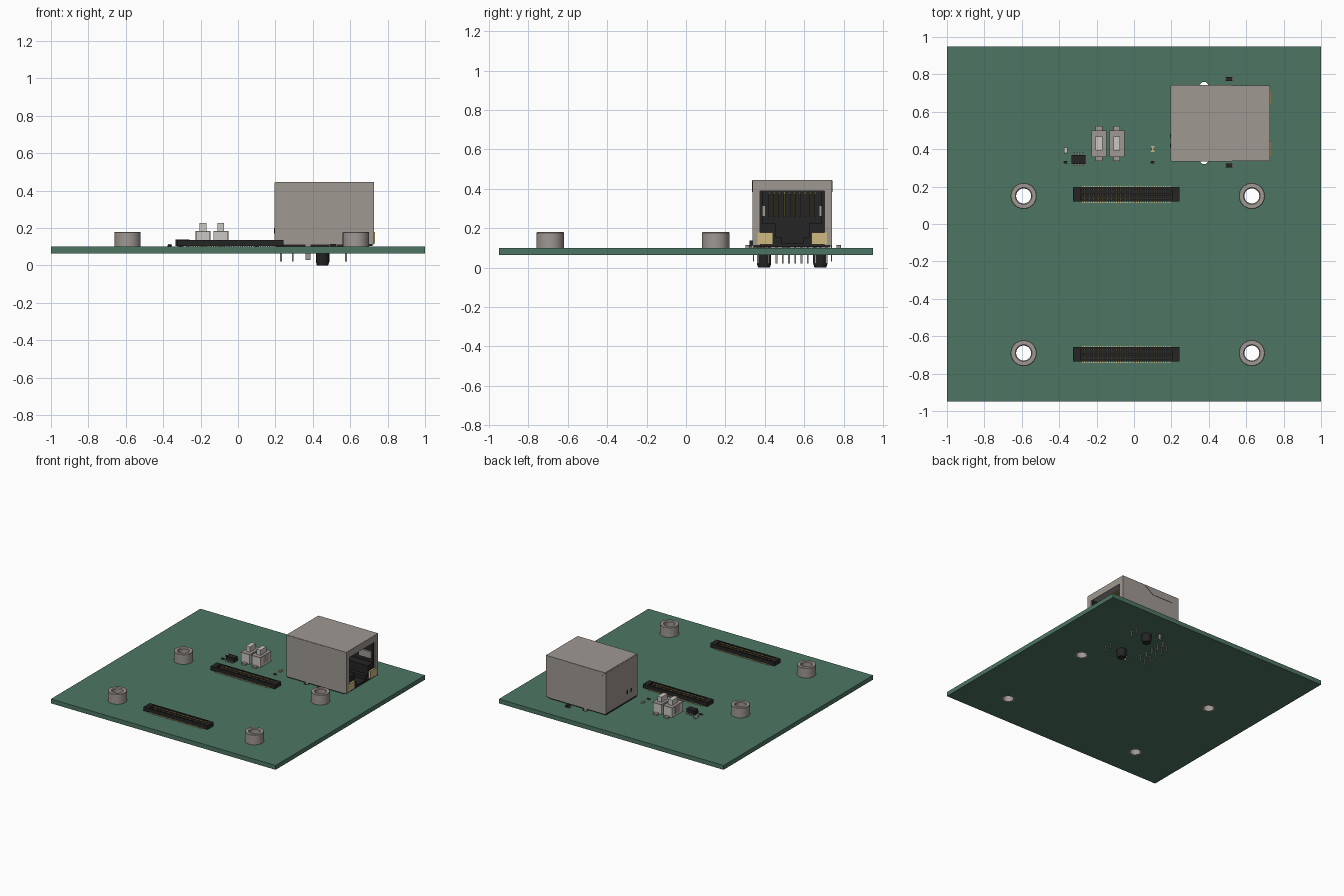
import bpy, bmesh, math
from mathutils import Matrix, Vector

old = bpy.data.objects.get("Cube")
if old:
    bpy.data.objects.remove(old, do_unlink=True)


def material(name, r, g, b):
    m = bpy.data.materials.new(name)
    m.use_nodes = True
    m.diffuse_color = (r, g, b, 1)
    m.node_tree.nodes["Principled BSDF"].inputs["Base Color"].default_value = (r, g, b, 1)
    return m


GREEN = material("board green", 0.075, 0.18, 0.125)
METAL = material("warm grey metal", 0.35, 0.315, 0.29)
BLACK = material("black plastic", 0.018, 0.018, 0.018)
GOLD = material("gold contact", 0.45, 0.33, 0.1)
AMBER = material("pale amber lens", 0.62, 0.5, 0.22)
LIGHT = material("light grey plastic", 0.6, 0.58, 0.55)


def finish(name, bm, mat):
    bmesh.ops.recalc_face_normals(bm, faces=bm.faces[:])
    mesh = bpy.data.meshes.new(name)
    bm.to_mesh(mesh)
    bm.free()
    mesh.materials.append(mat)
    ob = bpy.data.objects.new(name, mesh)
    bpy.context.collection.objects.link(ob)
    return ob


def boxes(name, mat, spans):
    """Each span is (x0, x1, y0, y1, z0, z1)."""
    bm = bmesh.new()
    for x0, x1, y0, y1, z0, z1 in spans:
        mid = Vector((x0 + x1, y0 + y1, z0 + z1)) / 2
        size = Matrix.Diagonal((x1 - x0, y1 - y0, z1 - z0, 1))
        bmesh.ops.create_cube(bm, size=1, matrix=Matrix.Translation(mid) @ size)
    return finish(name, bm, mat)


def block(x, y, w, d, z0, z1):
    return (x - w / 2, x + w / 2, y - d / 2, y + d / 2, z0, z1)


def prism(name, mat, profile, axis, start, end):
    """Extrude a (side, height) outline along x or y."""
    bm = bmesh.new()
    at = (lambda a, b: (start, a, b)) if axis == "x" else (lambda a, b: (a, start, b))
    face = bm.faces.new([bm.verts.new(at(a, b)) for a, b in profile])
    out = bmesh.ops.extrude_face_region(bm, geom=[face])
    move = Vector((end - start, 0, 0) if axis == "x" else (0, end - start, 0))
    bmesh.ops.translate(bm, vec=move, verts=[v for v in out["geom"] if isinstance(v, bmesh.types.BMVert)])
    return finish(name, bm, mat)


def lathe(name, mat, x, y, profile, sides=32):
    """Revolve a closed (radius, height) outline round a vertical axis."""
    bm = bmesh.new()
    rings = []
    for i in range(sides):
        a = math.tau * i / sides
        rings.append([bm.verts.new((x + r * math.cos(a), y + r * math.sin(a), z)) for r, z in profile])
    n = len(profile)
    for i in range(sides):
        p, q = rings[i], rings[(i + 1) % sides]
        for j in range(n):
            k = (j + 1) % n
            bm.faces.new((p[j], q[j], q[k], p[k]))
    ob = finish(name, bm, mat)
    bpy.ops.object.select_all(action="DESELECT")
    ob.select_set(True)
    bpy.context.view_layer.objects.active = ob
    bpy.ops.object.shade_smooth_by_angle(angle=math.radians(35))
    return ob


# Circuit board with mounting holes and shield-tab holes
BOTTOM, TOP = 0.065, 0.1
mounts = [(x, y) for x in (-0.59, 0.63) for y in (0.15, -0.69)]
tabs = [(0.375, 0.342), (0.375, 0.738)]
board = boxes("circuit_board", GREEN, [(-1, 1, -0.95, 0.95, BOTTOM, TOP)])
bm = bmesh.new()
for r, spots in ((0.05, mounts), (0.022, tabs)):
    for x, y in spots:
        bmesh.ops.create_cone(bm, cap_ends=True, segments=32, radius1=r, radius2=r, depth=0.2,
                              matrix=Matrix.Translation((x, y, TOP)))
cutter = finish("hole_cutter", bm, GREEN)
cutter.hide_render = True
mod = board.modifiers.new("holes", "BOOLEAN")
mod.operation, mod.solver, mod.object = "DIFFERENCE", "EXACT", cutter
bpy.context.view_layer.objects.active = board
bpy.ops.object.modifier_apply(modifier=mod.name)
bpy.data.objects.remove(cutter, do_unlink=True)

# Threaded spacers with a barrel through the board
for i, (x, y) in enumerate(mounts):
    lathe(f"spacer_{i + 1}", METAL, x, y,
          [(0.04, BOTTOM), (0.05, BOTTOM), (0.05, TOP), (0.07, TOP), (0.07, 0.177),
           (0.067, 0.18), (0.045, 0.18), (0.04, 0.174)])

# Two long board-to-board connectors
CX, HALF = -0.041, 0.285
for i, cy in enumerate((0.158, -0.697)):
    body = [block(CX, cy, 2 * HALF, 0.07, 0.104, 0.114),
            block(CX, cy, 0.47, 0.013, 0.11, 0.132)]
    for s in (-1, 1):
        body.append(block(CX, cy + s * 0.0325, 2 * HALF, 0.013, 0.11, 0.136))
        body.append(block(CX + s * 0.265, cy, 0.04, 0.078, 0.104, 0.136))
        body.append(block(CX + s * 0.265, cy, 0.02, 0.02, TOP, 0.106))
    boxes(f"connector_body_{i + 1}", BLACK, body)
    contacts, tails = [], []
    for k in range(40):
        px = CX - 0.234 + 0.012 * k
        for s in (-1, 1):
            contacts.append(block(px, cy + s * 0.023, 0.006, 0.006, 0.11, 0.13))
            contacts.append(block(px, cy + s * 0.008, 0.006, 0.004, 0.11, 0.131))
            tails.append(block(px, cy + s * 0.037, 0.006, 0.016, TOP, 0.105))
    boxes(f"connector_contacts_{i + 1}", GOLD, contacts)
    boxes(f"connector_tails_{i + 1}", AMBER, tails)

# Network jack: shield, opening towards +x
Y0, Y1, MID = 0.337, 0.741, 0.539
prism("jack_shield", METAL,
      [(Y0, 0.112), (Y0, 0.445), (Y1, 0.445), (Y1, 0.112), (0.703, 0.112),
       (0.703, 0.39), (0.375, 0.39), (0.375, 0.112)], "x", 0.2, 0.728)
boxes("jack_back_plate", METAL, [(0.194, 0.202, Y0, Y1, 0.115, 0.443)])
flap = [(0.197, 0.443), (0.255, 0.385), (0.44, 0.385), (0.525, 0.443)]
prism("shield_flap_front", METAL, flap, "y", Y0 - 0.003, Y0)
prism("shield_flap_back", METAL, flap, "y", Y1, Y1 + 0.003)
boxes("shield_back_slots", BLACK, [block(0.1935, y, 0.002, 0.02, 0.17, 0.2) for y in (0.42, 0.47)])
boxes("shield_tabs", METAL, [block(x, y, 0.026, 0.006, 0.03, 0.13) for x, y in tabs])
boxes("shield_springs", METAL, [(0.6, 0.71, MID + s * 0.147 - 0.012, MID + s * 0.147 + 0.012, 0.26, 0.315)
                                for s in (-1, 1)])

# Jack insert with stepped plug cavity
half = [(0.164, 0.104), (0.164, 0.389), (0.15, 0.389), (0.15, 0.225),
        (0.085, 0.225), (0.085, 0.155), (0.055, 0.155), (0.055, 0.122)]
outline = [(MID - a, z) for a, z in half] + [(MID + a, z) for a, z in reversed(half)]
prism("jack_insert", BLACK, outline, "x", 0.36, 0.718)
boxes("jack_insert_back", BLACK, [(0.21, 0.37, 0.374, 0.704, 0.104, 0.39),
                                  (0.2, 0.7, 0.345, 0.733, 0.101, 0.114)])

# Sloping spring contacts inside the cavity
for i in range(10):
    y = MID - 0.117 + 0.026 * i
    prism(f"jack_contact_{i + 1}", GOLD,
          [(0.68, 0.385), (0.68, 0.375), (0.45, 0.258), (0.44, 0.268)], "y", y - 0.004, y + 0.004)

# Indicator lenses, locating pegs and solder pins
boxes("indicator_lenses", AMBER, [block(0.69, MID + s * 0.137, 0.084, 0.08, 0.118, 0.178) for s in (-1, 1)])
for name, s in (("front", -1), ("back", 1)):
    lathe(f"locating_peg_{name}", BLACK, 0.452, MID + s * 0.143,
          [(0.012, TOP), (0.036, TOP), (0.036, 0.02), (0.03, 0), (0.012, 0)], 16)
pins = [block(0.23 + 0.063 * (i % 2), 0.396 + 0.0318 * i, 0.009, 0.009, 0.022, 0.11) for i in range(10)]
pins += [block(0.577, y, 0.009, 0.009, 0.022, 0.12) for y in (0.365, 0.42, 0.658, 0.713)]
boxes("solder_pins", METAL, pins)

# Pair of push buttons
for name, x in (("right", -0.187), ("left", -0.092)):
    y = 0.43
    boxes(f"button_body_{name}", LIGHT, [block(x, y, 0.076, 0.136, 0.104, 0.18)])
    boxes(f"button_cover_{name}", METAL,
          [block(x, y, 0.08, 0.142, 0.178, 0.185)]
          + [block(x, y + s * 0.082, 0.036, 0.025, TOP, 0.112) for s in (-1, 1)]
          + [block(x + s * 0.038, y, 0.004, 0.06, 0.12, 0.18) for s in (-1, 1)])
    boxes(f"button_plunger_{name}", LIGHT, [block(x, y, 0.036, 0.075, 0.18, 0.227)])

# Small driver chip
boxes("driver_chip", BLACK, [block(-0.297, 0.345, 0.074, 0.046, 0.104, 0.138)])
boxes("driver_chip_legs", METAL, [block(-0.297 + 0.024 * k, 0.345 + s * 0.028, 0.01, 0.016, TOP, 0.112)
                                  for k in (-1, 0, 1) for s in (-1, 1)])

# Tiny surface parts
boxes("resistors", BLACK, [block(x, 0.33, 0.016, 0.012, TOP, 0.11) for x in (-0.365, 0.1)])
boxes("resistor_ends", METAL, [block(x + s * 0.01, 0.33, 0.005, 0.012, TOP, 0.11)
                               for x in (-0.365, 0.1) for s in (-1, 1)])
boxes("capacitor", LIGHT, [block(-0.365, 0.395, 0.018, 0.02, TOP, 0.115)])
boxes("capacitor_ends", METAL, [block(-0.365, 0.395 + s * 0.013, 0.018, 0.008, TOP, 0.115) for s in (-1, 1)])
boxes("status_lamp", AMBER, [block(0.1, 0.4, 0.012, 0.018, TOP, 0.114)]
      + [block(0.1, 0.4 + s * 0.012, 0.02, 0.008, TOP, 0.106) for s in (-1, 1)])
boxes("diodes", BLACK, [block(0.508, y, 0.032, 0.022, TOP, 0.115) for y in (0.775, 0.312)])
boxes("diode_ends", METAL, [block(0.508 + s * 0.018, y, 0.006, 0.02, TOP, 0.112)
                            for y in (0.775, 0.312) for s in (-1, 1)])
